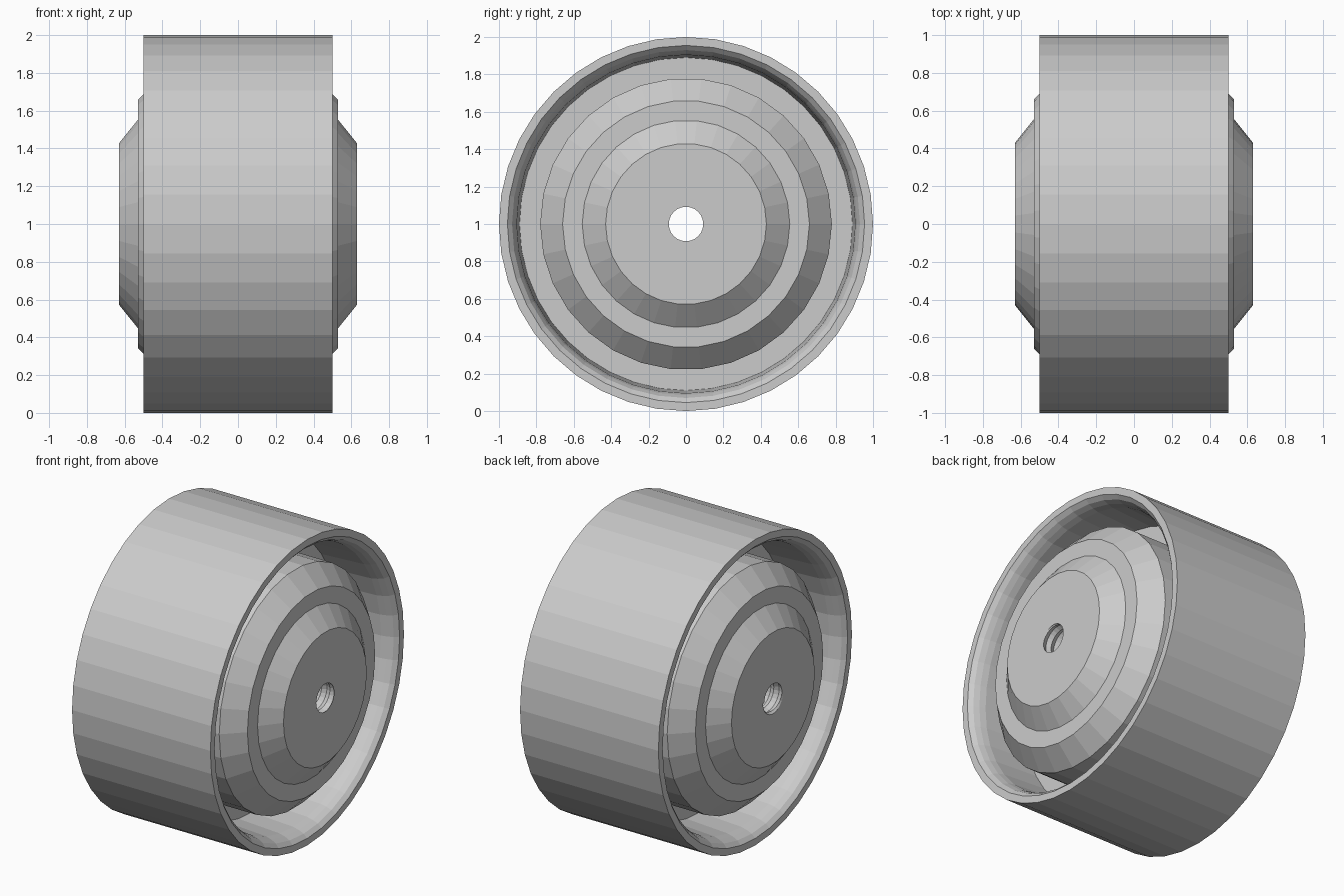
import bpy, bmesh
from math import sin, cos, tau

cube = bpy.data.objects.get("Cube")
if cube:
    bpy.data.objects.remove(cube, do_unlink=True)

grey = bpy.data.materials.new("plain grey")
grey.use_nodes = True
grey.diffuse_color = (0.6, 0.6, 0.6, 1)
grey.node_tree.nodes["Principled BSDF"].inputs["Base Color"].default_value = (0.6, 0.6, 0.6, 1)


def finish(name, bm):
    mesh = bpy.data.meshes.new(name)
    bm.to_mesh(mesh)
    bm.free()
    mesh.materials.append(grey)
    obj = bpy.data.objects.new(name, mesh)
    obj.location.z = 1
    bpy.context.collection.objects.link(obj)
    return obj


def turned(name, half, sides, closed=False):
    """Revolve a mirrored (x, radius) profile about the x axis."""
    profile = half + [(-x, r) for x, r in reversed(half)]
    bm = bmesh.new()
    rings = [[bm.verts.new((x, r * cos(tau * i / sides), r * sin(tau * i / sides)))
              for i in range(sides)] for x, r in profile]
    pairs = list(zip(rings, rings[1:]))
    if closed:
        pairs.append((rings[-1], rings[0]))
    for a, b in pairs:
        for i in range(sides):
            j = (i + 1) % sides
            bm.faces.new((a[i], b[i], b[j], a[j]))
    bmesh.ops.recalc_face_normals(bm, faces=bm.faces)
    return finish(name, bm)


# Outer rim with rounded lips and a recessed web on each side
turned("rim", [(0.10, 0.70), (0.10, 0.89), (0.40, 0.905), (0.44, 0.915),
               (0.475, 0.93), (0.5, 0.955), (0.5, 1.0)], 40, closed=True)

# Stepped hub
turned("hub", [(0.10, 0.78), (0.41, 0.78), (0.53, 0.66), (0.53, 0.555),
               (0.63, 0.43), (0.63, 0.104)][::-1], 30, closed=False)

# Threaded bore: rows follow a helix, alternating crest and root
END, PITCH, STEPS = 0.63, 0.06, 24
rows = int(4 * END / PITCH) + 5
bm = bmesh.new()
grid = []
for row in range(rows):
    radius = 0.092 if row % 2 else 0.105
    line = []
    for i in range(STEPS + 1):
        a = tau * i / STEPS
        x = -END - PITCH + PITCH * (row / 2 + i / STEPS)
        x = max(-END, min(END, x))
        line.append(bm.verts.new((x, radius * cos(a), radius * sin(a))))
    grid.append(line)
for a, b in zip(grid, grid[1:]):
    for i in range(STEPS):
        bm.faces.new((a[i], b[i], b[i + 1], a[i + 1]))
bmesh.ops.remove_doubles(bm, verts=bm.verts, dist=0.0001)
bmesh.ops.dissolve_degenerate(bm, edges=bm.edges, dist=0.0001)
finish("threaded_bore", bm)
